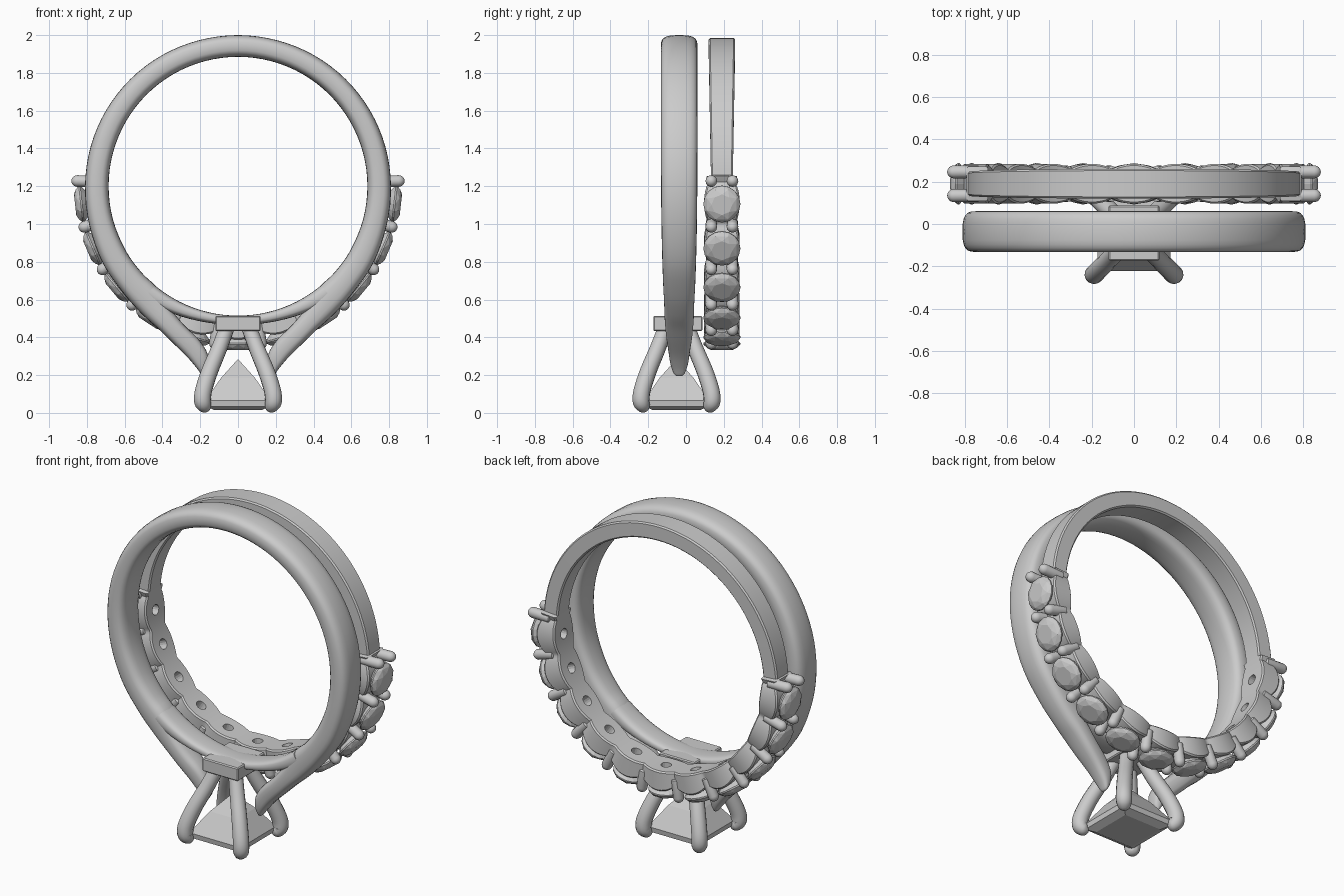
import bpy, bmesh, math
from mathutils import Vector, Matrix

if "Cube" in bpy.data.objects:
    bpy.data.objects.remove(bpy.data.objects["Cube"])

CZ = 1.2          # height of both ring centres
Y1, Y2 = -0.036, 0.19   # solitaire band and eternity band centre planes
HEAD_Y = -0.05


def finish(name, bm, smooth=None):
    bmesh.ops.recalc_face_normals(bm, faces=bm.faces)
    me = bpy.data.meshes.new(name)
    bm.to_mesh(me)
    bm.free()
    ob = bpy.data.objects.new(name, me)
    bpy.context.collection.objects.link(ob)
    if smooth:
        shade(ob, smooth)
    return ob


def shade(ob, angle):
    bpy.ops.object.select_all(action='DESELECT')
    ob.select_set(True)
    bpy.context.view_layer.objects.active = ob
    bpy.ops.object.shade_smooth_by_angle(angle=math.radians(angle))


def loft(bm, sections, closed=False):
    rings = [[bm.verts.new(p) for p in s] for s in sections]
    n = len(rings[0])
    pairs = list(zip(rings, rings[1:])) + ([(rings[-1], rings[0])] if closed else [])
    for a, b in pairs:
        for i in range(n):
            j = (i + 1) % n
            bm.faces.new((a[i], a[j], b[j], b[i]))
    if not closed:
        bm.faces.new(rings[0])
        bm.faces.new(rings[-1])


def catmull(keys, steps):
    out = []
    for i in range(len(keys) - 1):
        k = [keys[max(0, min(len(keys) - 1, i + d))] for d in (-1, 0, 1, 2)]
        for s in range(steps):
            t = s / steps
            out.append([0.5 * (2 * b + (c - a) * t + (2 * a - 5 * b + 4 * c - d) * t * t
                               + (3 * b - a - 3 * c + d) * t ** 3) for a, b, c, d in zip(*k)])
    return out + [list(keys[-1])]


def blob(ix, iz, ox, oz, w, y, n=24, e=3.0):
    # rounded-rectangle section between an inner and an outer point
    pts = []
    for i in range(n):
        a = 2 * math.pi * i / n
        c, s = math.cos(a), math.sin(a)
        u = math.copysign(abs(c) ** (2 / e), c) * 0.5 + 0.5
        v = math.copysign(abs(s) ** (2 / e), s) * w
        pts.append((ix + (ox - ix) * u, y + v, iz + (oz - iz) * u))
    return pts


def tube(bm, path, radii, normal, n=14):
    secs = []
    for i, p in enumerate(path):
        t = (path[min(i + 1, len(path) - 1)] - path[max(i - 1, 0)]).normalized()
        b = t.cross(normal)
        secs.append([p + (normal * math.cos(2 * math.pi * k / n)
                          + b * math.sin(2 * math.pi * k / n)) * radii[i] for k in range(n)])
    loft(bm, secs)


def polar(r, deg, y=0.0):
    a = math.radians(deg)
    return Vector((r * math.cos(a), y, CZ + r * math.sin(a)))


# Solitaire shank: one sweep from arm tip over the top to the other arm tip
half = []
for deg, ro, w in ((90, .80, .097), (75, .80, .097), (60, .802, .097), (45, .804, .097), (30, .806, .097),
                   (15, .808, .097), (0, .81, .096), (-15, .814, .094), (-30, .824, .09)):
    i, o = polar(.685, deg), polar(ro, deg)
    half.append((i.x, i.z, o.x, o.z, w))
i = polar(.685, -42)
half += [(i.x, i.z, .60, .625, .085), (.43, .665, .50, .515, .08), (.36, .555, .42, .443, .077),
         (.285, .465, .35, .375, .07), (.205, .385, .27, .297, .058), (.16, .31, .217, .235, .047),
         (.158, .24, .19, .198, .03), (.165, .215, .178, .195, .012)]
full = [(-a, b, -c, d, w) for a, b, c, d, w in reversed(half[1:])] + half
bm = bmesh.new()
loft(bm, [blob(*k, Y1) for k in catmull(full, 4)])
finish("solitaire_shank", bm, 50)

# Thin rail that closes the finger hole under the shank split
bm = bmesh.new()
secs = []
for k in range(25):
    deg = -130 + 80 * k / 24
    t = abs(deg + 90) / 40
    a, b = polar(.685, deg), polar(.735 + .05 * t * t, deg)
    secs.append(blob(a.x, a.z, b.x, b.z, .07 + .01 * t, Y1))
loft(bm, secs)
finish("solitaire_rail", bm, 50)

# Head plate
bm = bmesh.new()
bmesh.ops.create_cube(bm, size=1, matrix=Matrix.Translation((0, -.043, .473)) @ Matrix.Diagonal((.24, .26, .08, 1)))
bmesh.ops.bevel(bm, geom=bm.edges[:], offset=.006, segments=1, affect='EDGES')
finish("head_plate", bm)

# Four curved claws of the head
keys = [(.055, .46, .04), (.10, .34, .042), (.15, .22, .044), (.182, .12, .045), (.188, .065, .045),
        (.178, .042, .041), (.165, .033, .032), (.155, .03, .012)]
prof = catmull(keys, 4)
for sx, nx in ((1, "right"), (-1, "left")):
    for sy, ny in ((1, "back"), (-1, "front")):
        bm = bmesh.new()
        path = [Vector((sx * o, HEAD_Y + sy * o, z)) for o, z, r in prof]
        tube(bm, path, [k[2] for k in prof], Vector((sx, -sy, 0)).normalized())
        finish(f"head_claw_{ny}_{nx}", bm, 50)

# Princess-cut centre stone
bm = bmesh.new()
for h, z in ((.125, .014), (.168, .035), (.172, .065), (.09, .185)):
    for sx in (-1, 1):
        for sy in (-1, 1):
            bm.verts.new((sx * h, HEAD_Y + sy * h, z))
bm.verts.new((0, HEAD_Y, .285))
bmesh.ops.convex_hull(bm, input=bm.verts[:])
finish("centre_stone", bm)

# Eternity band: plain upper arc, scalloped lower arc
STEP = 16.7
stone_degs = [-90 + STEP * k for k in range(-5, 6)]
claw_degs = [-90 + STEP * (k + .5) for k in range(-6, 6)]
END = claw_degs[-1] + 2


def band_section(deg, ri, ro, w):
    c = .008
    loop = [(ri, -w + c), (ri + c, -w), (ro - c, -w), (ro, -w + c),
            (ro, w - c), (ro - c, w), (ri + c, w), (ri, w - c)]
    return [polar(r, deg, Y2 + y) for r, y in loop]


secs = []
low, high = -180 - END, END
for k in range(177):
    deg = low + (high - low) * k / 176
    c = abs(math.cos(math.pi * (deg + 90) / STEP))
    secs.append(band_section(deg, .69, .772 + .04 * c ** .7, .068 + .026 * c ** .7))
for k in range(61):
    deg = high + .4 + (360 - (high - low) - .8) * k / 60
    s = math.sin(math.pi * k / 60)
    secs.append(band_section(deg, .69, .785, .058 + .012 * s))
bm = bmesh.new()
loft(bm, secs, closed=True)
band = finish("eternity_band", bm)

# Drill the light holes behind the small stones
bm = bmesh.new()
for deg in stone_degs:
    tube(bm, [polar(.60, deg, Y2), polar(.75, deg, Y2)], [.03, .03], Vector((0, 1, 0)), 16)
cutter = finish("hole_cutter", bm)
cutter.hide_render = True
mod = band.modifiers.new("holes", 'BOOLEAN')
mod.object = cutter
mod.operation = 'DIFFERENCE'
mod.solver = 'EXACT'
shade(band, 35)
bpy.ops.object.modifier_apply(modifier="holes")
bpy.data.objects.remove(cutter)

# Eleven round stones
for n, deg in enumerate(stone_degs):
    a = math.radians(deg)
    out = Vector((math.cos(a), 0, math.sin(a)))
    tan, yv = Vector((-math.sin(a), 0, math.cos(a))), Vector((0, 1, 0))
    bm = bmesh.new()
    for r, h, sides in ((.055, .868, 8), (.085, .856, 8), (.098, .838, 16), (.098, .83, 16), (.02, .765, 8)):
        for k in range(sides):
            t = 2 * math.pi * (k + (.5 if r == .085 else 0)) / sides
            bm.verts.new(Vector((0, Y2, CZ)) + out * h + (tan * math.cos(t) + yv * math.sin(t)) * r)
    bmesh.ops.convex_hull(bm, input=bm.verts[:])
    finish(f"small_stone_{n + 1}", bm)

# Paired bead claws between the small stones
bm = bmesh.new()
for n, deg in enumerate(claw_degs):
    top = .882 if n in (0, 11) else .872
    for dy in (-.056, .056):
        rs = [.73, .735, top - .03, top - .018, top - .008, top - .002, top]
        tube(bm, [polar(r, deg, Y2 + dy) for r in rs],
             [.02, .029, .031, .028, .021, .012, .004], Vector((0, 1, 0)), 12)
finish("eternity_claws", bm, 50)
